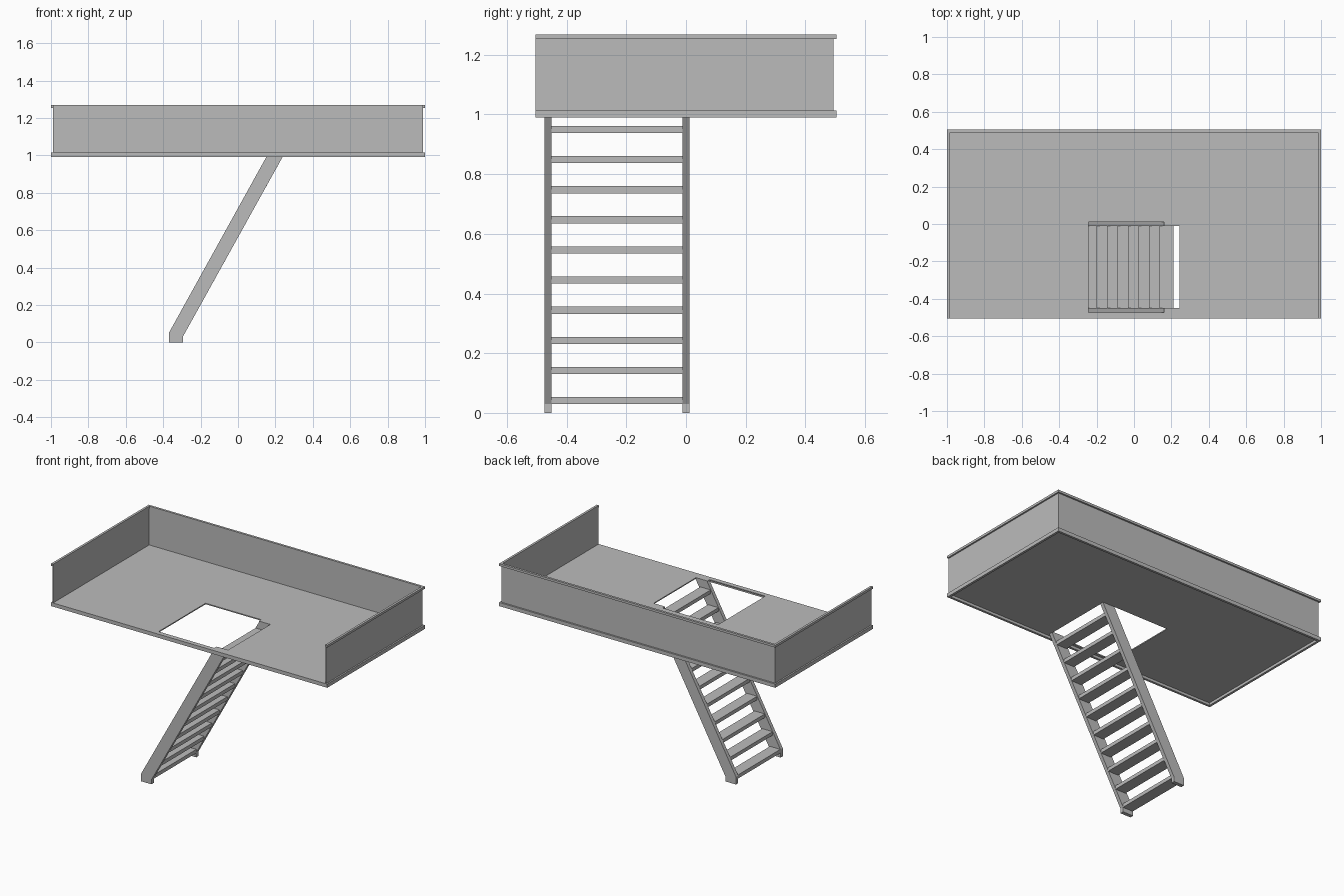
import bpy, bmesh

cube = bpy.data.objects.get("Cube")
if cube:
    bpy.data.objects.remove(cube, do_unlink=True)

GREY = (0.5, 0.5, 0.5, 1)
mat = bpy.data.materials.new("plain grey")
mat.use_nodes = True
mat.diffuse_color = GREY
mat.node_tree.nodes["Principled BSDF"].inputs["Base Color"].default_value = GREY


def finish(name, bm):
    bmesh.ops.recalc_face_normals(bm, faces=bm.faces)
    mesh = bpy.data.meshes.new(name)
    bm.to_mesh(mesh)
    bm.free()
    mesh.materials.append(mat)
    obj = bpy.data.objects.new(name, mesh)
    bpy.context.collection.objects.link(obj)
    return obj


def box(name, x, y, z):
    """Box between the given (low, high) limits."""
    bm = bmesh.new()
    bmesh.ops.create_cube(bm, size=1)
    for v in bm.verts:
        v.co = [lim[0] if c < 0 else lim[1] for c, lim in zip(v.co, (x, y, z))]
    return finish(name, bm)


W, D = 1.0, 0.505            # half width and half depth of the platform
Z0, Z1, TOP = 0.99, 1.014, 1.268
LIP = 0.015
PLATE = 0.007
HOLE_X = (-0.243, 0.16, 0.243)
HOLE_Y = (-0.474, -0.45, -0.012, 0.012)

# Floor plate: a grid of cells, leaving out the stair opening
bm = bmesh.new()
xs = (-W + LIP, *HOLE_X, W - LIP)
ys = (-D + LIP, *HOLE_Y, D - LIP)
for i in range(len(xs) - 1):
    for j in range(len(ys) - 1):
        wide = i == 1 and 1 <= j <= 3
        narrow = i == 2 and j == 2
        if not (wide or narrow):
            corners = [(xs[i], ys[j]), (xs[i + 1], ys[j]),
                       (xs[i + 1], ys[j + 1]), (xs[i], ys[j + 1])]
            bm.faces.new([bm.verts.new((x, y, Z1)) for x, y in corners])
bmesh.ops.remove_doubles(bm, verts=bm.verts, dist=0.0001)
floor = finish("floor_plate", bm)
for p in floor.data.polygons:
    if p.normal.z < 0:
        p.flip()
solid = floor.modifiers.new("thickness", "SOLIDIFY")
solid.thickness = PLATE
solid.offset = -1

# Edge beams around the floor, rails on top of the walls, and the thin walls
for side, s in (("left", 1), ("right", -1)):
    edge = sorted((s * W, s * (W - LIP)))
    box(side + "_floor_beam", edge, (-D, D), (Z0, Z1))
    box(side + "_top_rail", edge, (-D, D), (TOP - LIP, TOP))
    box(side + "_wall", sorted((s * 0.99, s * 0.986)), (-D, 0.493), (Z1, TOP - LIP))
inner = (-W + LIP, W - LIP)
box("front_floor_beam", inner, (-D, -D + LIP), (Z0, Z1))
box("back_floor_beam", inner, (D - LIP, D), (Z0, Z1))
box("back_top_rail", inner, (D - LIP, D), (TOP - LIP, TOP))
box("back_wall", (-0.99, 0.99), (0.49, 0.494), (Z1, TOP - LIP))

# Slanted side boards of the stair
profile = [(-0.37, 0), (-0.295, 0), (-0.295, 0.03), (0.247, Z1 - PLATE),
           (0.16, Z1 - PLATE), (-0.37, 0.05)]
for name, y0, y1 in (("front_stringer", *HOLE_Y[:2]), ("back_stringer", *HOLE_Y[2:])):
    bm = bmesh.new()
    face = bm.faces.new([bm.verts.new((x, y0, z)) for x, z in profile])
    ext = bmesh.ops.extrude_face_region(bm, geom=[face])
    moved = [v for v in ext["geom"] if isinstance(v, bmesh.types.BMVert)]
    bmesh.ops.translate(bm, vec=(0, y1 - y0, 0), verts=moved)
    finish(name, bm)

# Open treads
for i in range(10):
    x, z = -0.368 + 0.056 * i, 0.029 + 0.101 * i
    box(f"tread_{i + 1}", (x, x + 0.075), HOLE_Y[1:3], (z, z + 0.024))
